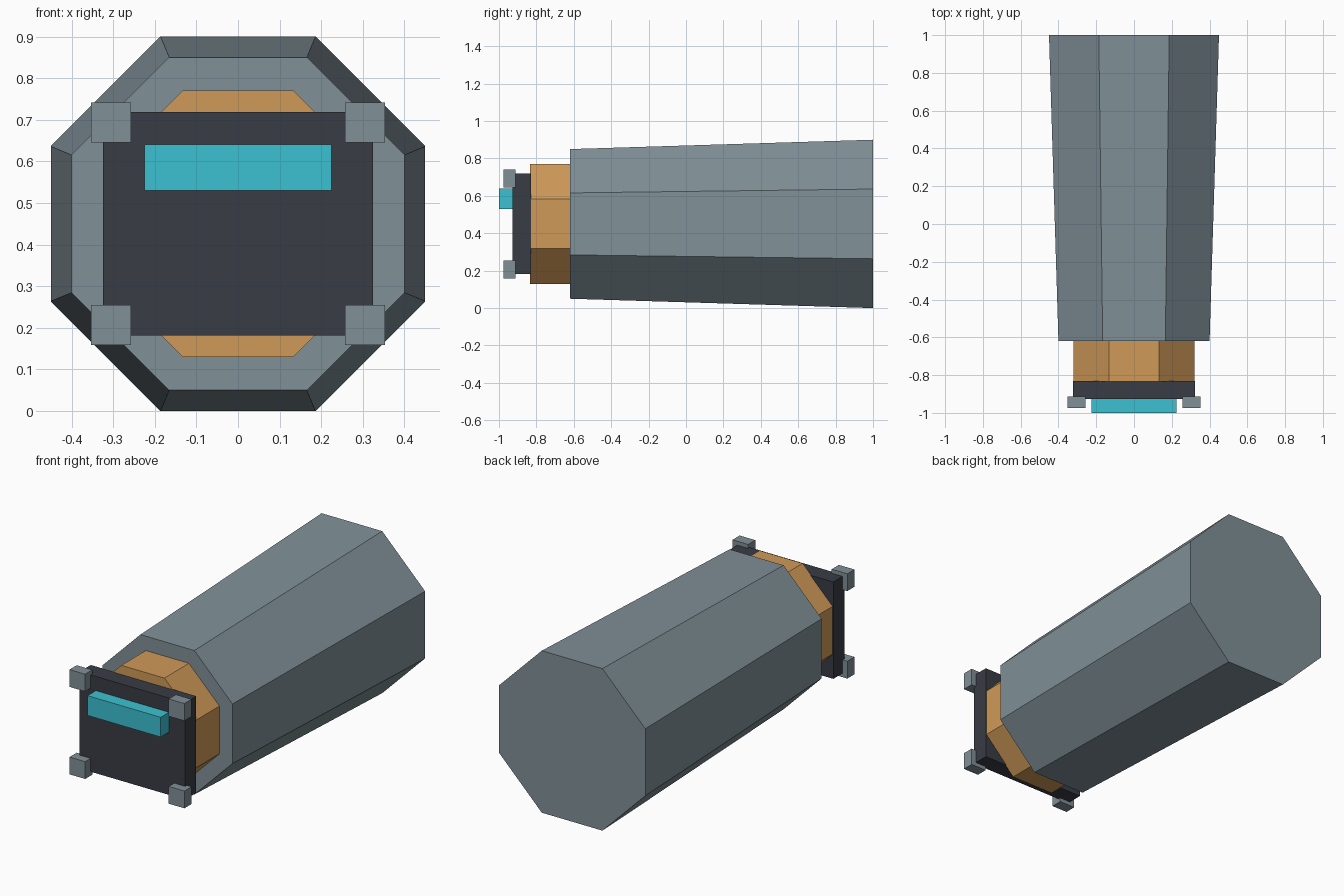
import bpy, bmesh, math

if "Cube" in bpy.data.objects:
    bpy.data.objects.remove(bpy.data.objects["Cube"])

CZ = 0.45  # height of the central axis


def material(name, rgb):
    m = bpy.data.materials.new(name)
    lin = [(c / 255 / 12.92) if c < 11 else ((c / 255 + 0.055) / 1.055) ** 2.4 for c in rgb]
    m.diffuse_color = (*lin, 1)
    m.use_nodes = True
    m.node_tree.nodes["Principled BSDF"].inputs["Base Color"].default_value = m.diffuse_color
    return m


GREY = material("steel grey", (128, 144, 151))
ORANGE = material("copper orange", (208, 154, 88))
DARK = material("charcoal", (56, 60, 68))
CYAN = material("cyan glow", (60, 193, 209))


def add_object(name, bm, mat):
    bmesh.ops.recalc_face_normals(bm, faces=bm.faces)
    mesh = bpy.data.meshes.new(name)
    bm.to_mesh(mesh)
    bm.free()
    mesh.materials.append(mat)
    obj = bpy.data.objects.new(name, mesh)
    bpy.context.collection.objects.link(obj)
    return obj


def octagon_prism(name, y0, flat0, y1, flat1, mat):
    """Eight-sided prism along y; flat0 and flat1 are centre-to-side distances."""
    bm = bmesh.new()
    rings = []
    for y, flat in ((y0, flat0), (y1, flat1)):
        r = flat / math.cos(math.pi / 8)
        angles = [math.pi / 8 + i * math.pi / 4 for i in range(8)]
        rings.append([bm.verts.new((r * math.cos(a), y, CZ + r * math.sin(a))) for a in angles])
    front, back = rings
    bm.faces.new(front)
    bm.faces.new(back)
    for i in range(8):
        j = (i + 1) % 8
        bm.faces.new((front[i], front[j], back[j], back[i]))
    return add_object(name, bm, mat)


def box(name, lo, hi, mat):
    bm = bmesh.new()
    bmesh.ops.create_cube(bm, size=1)
    for v in bm.verts:
        v.co = [(lo[k] + hi[k]) / 2 + v.co[k] * (hi[k] - lo[k]) for k in range(3)]
    return add_object(name, bm, mat)


# Tapered body and narrower collar
octagon_prism("body", -0.62, 0.40, 1.0, 0.45, GREY)
octagon_prism("collar", -0.835, 0.32, -0.62, 0.32, ORANGE)

# Square front plate with a glowing bar
box("front_plate", (-0.324, -0.927, 0.181), (0.324, -0.83, 0.719), DARK)
box("light_bar", (-0.225, -1.0, 0.53), (0.225, -0.927, 0.64), CYAN)

# Corner blocks
for sx, side in ((-1, "left"), (1, "right")):
    for sz, level in ((-1, "lower"), (1, "upper")):
        x, z = sx * 0.305, CZ + sz * 0.243
        box(f"corner_block_{level}_{side}", (x - 0.048, -0.975, z - 0.048),
            (x + 0.048, -0.912, z + 0.048), GREY)
